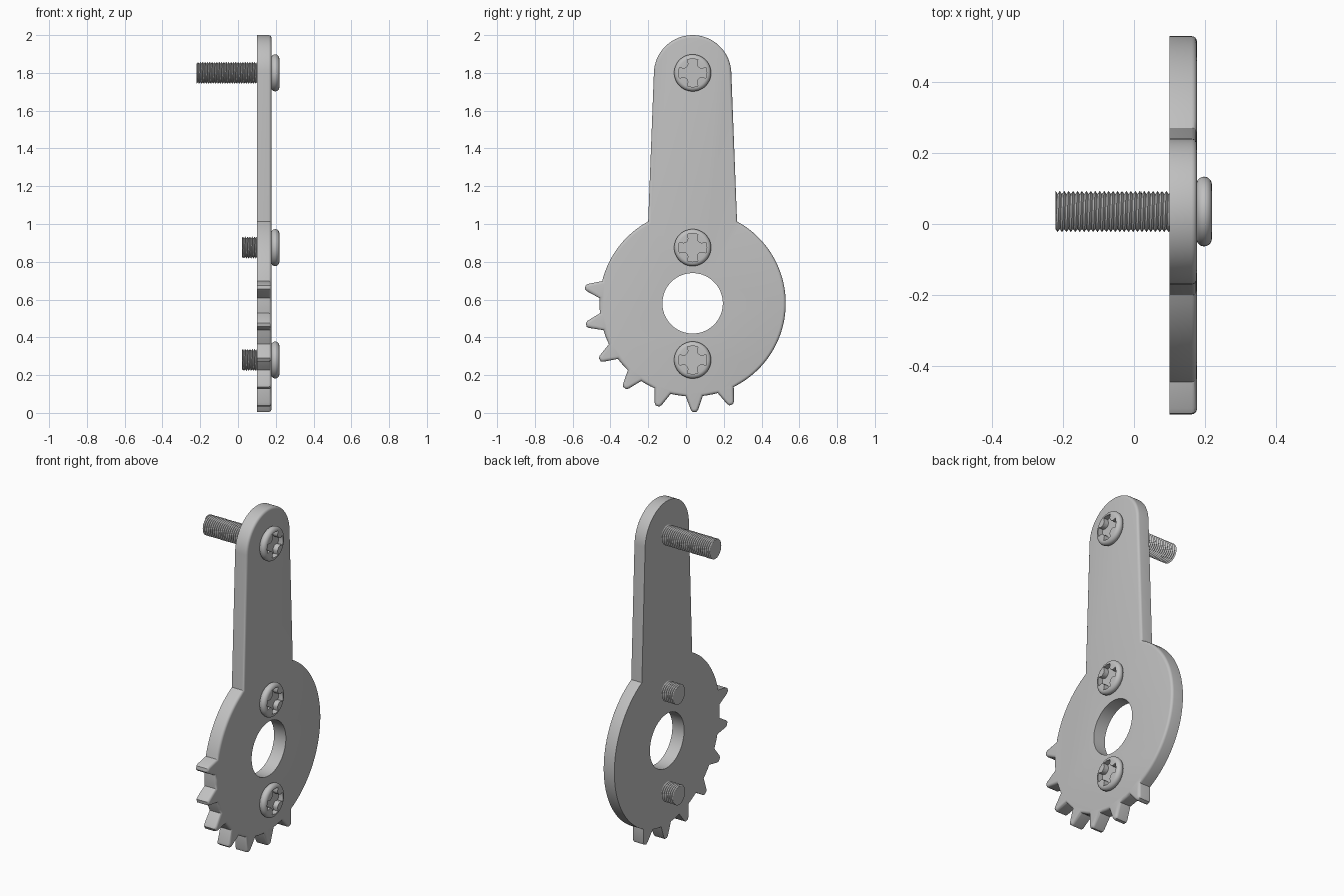
import bpy, bmesh
from math import sin, cos, pi, radians
from mathutils import Matrix

cube = bpy.data.objects.get("Cube")
if cube:
    bpy.data.objects.remove(cube)

steel = bpy.data.materials.new("grey_steel")
steel.use_nodes = True
GREY = (0.53, 0.53, 0.53, 1)
steel.diffuse_color = GREY
steel.node_tree.nodes["Principled BSDF"].inputs["Base Color"].default_value = GREY

CY, CZ = 0.035, 0.58          # disc centre
BACK, FRONT = 0.10, 0.177     # plate faces along x


def finish(bm, name):
    bmesh.ops.recalc_face_normals(bm, faces=bm.faces)
    mesh = bpy.data.meshes.new(name)
    bm.to_mesh(mesh)
    bm.free()
    obj = bpy.data.objects.new(name, mesh)
    obj.data.materials.append(steel)
    bpy.context.collection.objects.link(obj)
    return obj


def smooth(obj, angle=35):
    bpy.ops.object.select_all(action='DESELECT')
    obj.select_set(True)
    bpy.context.view_layer.objects.active = obj
    bpy.ops.object.shade_smooth_by_angle(angle=radians(angle))


def prism(points, x0, x1, bevel=0):
    """Extrude a (y, z) outline from x0 to x1, rounding the x1 rim."""
    bm = bmesh.new()
    bm.faces.new([bm.verts.new((x0, y, z)) for y, z in points])
    ext = bmesh.ops.extrude_face_region(bm, geom=bm.faces[:])["geom"]
    bmesh.ops.translate(bm, vec=(x1 - x0, 0, 0),
                        verts=[g for g in ext if isinstance(g, bmesh.types.BMVert)])
    if bevel:
        rim = [e for e in bm.edges if all(abs(v.co.x - x1) < 1e-5 for v in e.verts)]
        bmesh.ops.bevel(bm, geom=rim, offset=bevel, segments=4, profile=0.5,
                        affect='EDGES', clamp_overlap=False)
    return bm


def cut(obj, cutter):
    cutter.hide_render = True
    mod = obj.modifiers.new("cut", 'BOOLEAN')
    mod.object, mod.operation, mod.solver = cutter, 'DIFFERENCE', 'EXACT'
    bpy.context.view_layer.objects.active = obj
    bpy.ops.object.modifier_apply(modifier=mod.name)
    bpy.data.objects.remove(cutter)


def polar(r, deg, cz=CZ):
    return (CY + r * cos(radians(deg)), cz + r * sin(radians(deg)))


def arc(r, a, b, step=3, cz=CZ):
    n = max(1, round((b - a) / step))
    return [polar(r, a + (b - a) * i / n, cz) for i in range(n + 1)]


# Plate outline: disc with seven teeth, then the tapering arm with a round end
R, TIP = 0.493, 0.575
outline, angle = [], 118.5
for i in range(7):
    mid = 171.5 + 19.9 * i
    outline += arc(R, angle, mid - 5.3)
    outline += [polar(TIP - 0.012, mid - 2), polar(TIP, mid - 1),
                polar(TIP, mid + 1), polar(TIP - 0.012, mid + 2)]
    angle = mid + 5.3
outline += arc(R, angle, 421.5)
outline += arc(0.205, 2, 178, 5, 1.795)

plate = finish(prism(outline, BACK, FRONT, 0.015), "lever_plate")
cut(plate, finish(prism(arc(0.16, 0, 355, 5), 0, 0.3), "hole_cutter"))
smooth(plate)


def screw_head(name, z):
    # Turned disc with a fully rounded rim
    bm = bmesh.new()
    r, x0, x1 = 0.098, FRONT - 0.002, 0.219
    h = (x1 - x0) / 2
    prof = [(x0, 0)] + [(x0 + h - h * cos(pi * k / 10), r - h + h * sin(pi * k / 10))
                        for k in range(11)] + [(x1, 0)]
    verts = [bm.verts.new((x, CY + rad, z)) for x, rad in prof]
    edges = [bm.edges.new(p) for p in zip(verts, verts[1:])]
    bmesh.ops.spin(bm, geom=verts + edges, cent=(0, CY, z), axis=(1, 0, 0),
                   angle=2 * pi, steps=48)
    bmesh.ops.remove_doubles(bm, verts=bm.verts, dist=1e-5)
    head = finish(bm, name)
    # Cross-shaped drive recess with flared arms
    pts = []
    for q in range(4):
        c, s = cos(q * pi / 2), sin(q * pi / 2)
        quarter = [(0.07, -0.028), (0.075, 0), (0.07, 0.028), (0.048, 0.022),
                   (0.036, 0.026), (0.026, 0.036), (0.022, 0.048)]
        pts += [(CY + c * a - s * b, z + s * a + c * b) for a, b in quarter]
    cut(head, finish(prism(pts, x1 - 0.03, x1 + 0.02), "recess_cutter"))
    smooth(head)


def screw_shaft(name, z, end):
    # Helical thread around a solid core
    bm = bmesh.new()
    n, pitch, start = 24, 0.0125, BACK + 0.01
    total = int(n * ((start - end) / pitch + 1))

    def strand(rad, shift):
        return [bm.verts.new((min(start, max(end, start + pitch - pitch * (t / n + shift))),
                              CY + rad * cos(2 * pi * t / n),
                              z + rad * sin(2 * pi * t / n))) for t in range(total + n)]
    root, crest = strand(0.049, 0), strand(0.058, 0.5)
    for t in range(total - 1):
        bm.faces.new((root[t], root[t + 1], crest[t + 1], crest[t]))
        bm.faces.new((crest[t], crest[t + 1], root[t + 1 + n], root[t + n]))
    bmesh.ops.delete(bm, geom=[v for v in bm.verts if not v.link_faces], context='VERTS')
    length = start - end
    bmesh.ops.create_cone(bm, cap_ends=True, segments=n, radius1=0.05, radius2=0.05,
                          depth=length,
                          matrix=Matrix.Translation((end + length / 2, CY, z))
                          @ Matrix.Rotation(pi / 2, 4, 'Y'))
    smooth(finish(bm, name), 30)


for place, z, end in (("top", 1.8, -0.22), ("middle", 0.875, 0.02), ("bottom", 0.28, 0.02)):
    screw_head(place + "_screw_head", z)
    screw_shaft(place + "_screw_shaft", z, end)
